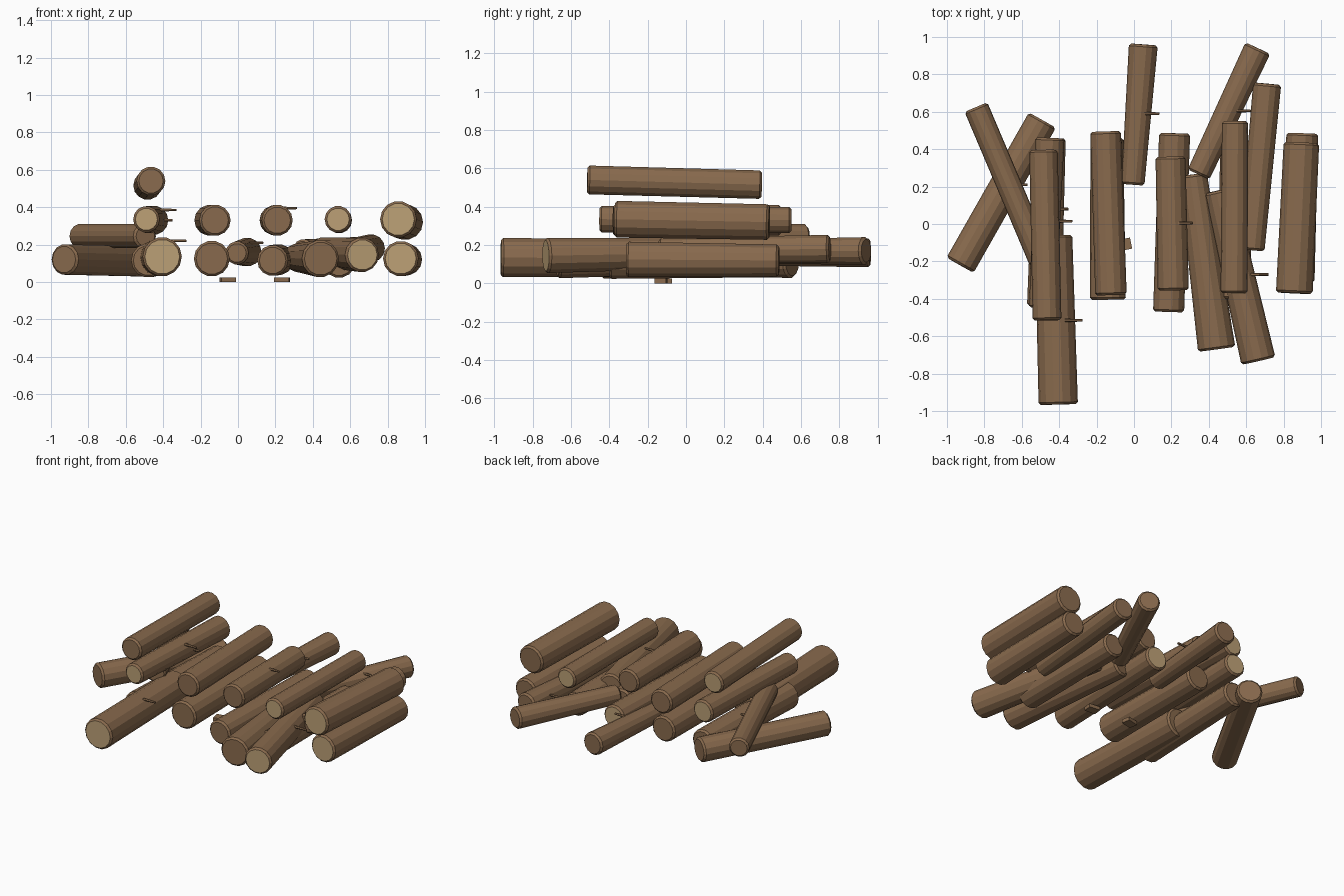
import bpy, bmesh, math
from mathutils import Vector, Matrix

def material(name, rgb):
    m = bpy.data.materials.new(name)
    m.diffuse_color = (*rgb, 1)
    return m

bark = material("bark", (0.25, 0.145, 0.075))
cut = material("cut_wood", (0.50, 0.35, 0.18))

def finish(name, bm, mats):
    me = bpy.data.meshes.new(name)
    bm.normal_update()
    bm.to_mesh(me)
    bm.free()
    for m in mats:
        me.materials.append(m)
    ob = bpy.data.objects.new(name, me)
    bpy.context.collection.objects.link(ob)
    return ob

def log(name, a, b, ra, rb, pale="", sides=14, bevel=0.012):
    """Tapered log from a to b with chamfered ends; pale lists the light ends."""
    a, b = Vector(a), Vector(b)
    d = b - a
    n = d.length
    rot = d.to_track_quat('Z', 'Y').to_matrix()
    bm = bmesh.new()
    rings = []
    for t, r in ((0, ra - bevel), (bevel, ra), (n - bevel, rb), (n, rb - bevel)):
        rings.append([bm.verts.new(a + rot @ Vector((
            r * math.cos(2 * math.pi * i / sides),
            r * math.sin(2 * math.pi * i / sides), t))) for i in range(sides)])
    for p, q in zip(rings, rings[1:]):
        for i in range(sides):
            j = (i + 1) % sides
            bm.faces.new((p[i], p[j], q[j], q[i]))
    bm.faces.new(rings[0][::-1]).material_index = int("a" in pale)
    bm.faces.new(rings[-1]).material_index = int("b" in pale)
    return finish(name, bm, (bark, cut))

# Ground layer, each from its front end to its back end
ground = [
    ((-0.93, -0.22, 0.12), (-0.49, 0.555, 0.11), .083, .083, ""),
    ((-0.405, -0.965, 0.135), (-0.43, -0.06, 0.13), .105, .10, "a"),
    ((-0.48, -0.44, 0.115), (-0.45, 0.46, 0.115), .092, .085, ""),
    ((-0.14, -0.405, 0.125), (-0.145, 0.46, 0.125), .096, .088, ""),
    ((0.185, -0.47, 0.115), (0.217, 0.485, 0.12), .083, .083, "b"),
    ((0.54, -0.40, 0.11), (0.54, 0.45, 0.11), .088, .08, ""),
    ((0.87, -0.31, 0.125), (0.90, 0.485, 0.12), .095, .085, "a"),
]
# Upper layers
upper = [
    ((-0.49, -0.45, 0.335), (-0.45, 0.46, 0.33), .071, .078, "ab"),
    ((-0.123, -0.38, 0.33), (-0.152, 0.495, 0.33), .084, .082, ""),
    ((0.21, -0.355, 0.33), (0.195, 0.36, 0.33), .083, .08, ""),
    ((0.535, -0.37, 0.335), (0.54, 0.55, 0.33), .072, .07, "ab"),
    ((0.857, -0.37, 0.335), (0.895, 0.435, 0.32), .098, .095, "a"),
    ((-0.465, -0.515, 0.54), (-0.484, 0.395, 0.515), .077, .076, "b"),
]
# Logs that rolled off the stack
loose = [
    ((-0.495, -0.20, 0.245), (-0.845, 0.625, 0.245), .066, .066, ""),
    ((-0.006, 0.21, 0.155), (0.05, 0.96, 0.16), .062, .077, ""),
    ((0.345, 0.265, 0.165), (0.662, 0.94, 0.17), .064, .073, ""),
    ((0.63, -0.14, 0.17), (0.712, 0.75, 0.18), .068, .075, ""),
    ((0.442, -0.67, 0.125), (0.315, 0.265, 0.13), .10, .075, ""),
    ((0.665, -0.732, 0.145), (0.455, 0.18, 0.16), .093, .08, "a"),
]
for group, items in (("ground_log", ground), ("upper_log", upper), ("loose_log", loose)):
    for k, (a, b, ra, rb, pale) in enumerate(items):
        log(f"{group}_{k + 1}", a, b, ra, rb, pale)

# Twig stubs sticking out sideways
twigs = [(-0.42, -0.33, .015, .385), (-0.42, -0.35, .08, .33), (-0.62, -0.57, .21, .25),
         (-0.37, -0.275, -.515, .22), (0.05, 0.135, .59, .21), (0.54, 0.625, .605, .215),
         (0.23, 0.315, .005, .395), (0.62, 0.72, -.27, .20)]
for k, (x0, x1, y, z) in enumerate(twigs):
    log(f"twig_{k + 1}", (x0, y, z), (x1, y, z), .009, .007, "", 6, .002)

# Bark chips lying on the ground
for k, (x, y, ang) in enumerate(((-0.055, -0.11, 0.2), (0.235, -0.13, -0.1))):
    bm = bmesh.new()
    bmesh.ops.create_cube(bm, size=1, matrix=Matrix.Translation((x, y, 0.0125))
                          @ Matrix.Rotation(ang, 4, 'Z')
                          @ Matrix.Diagonal((0.08, 0.06, 0.025, 1)))
    finish(f"bark_chip_{k + 1}", bm, (bark,))
